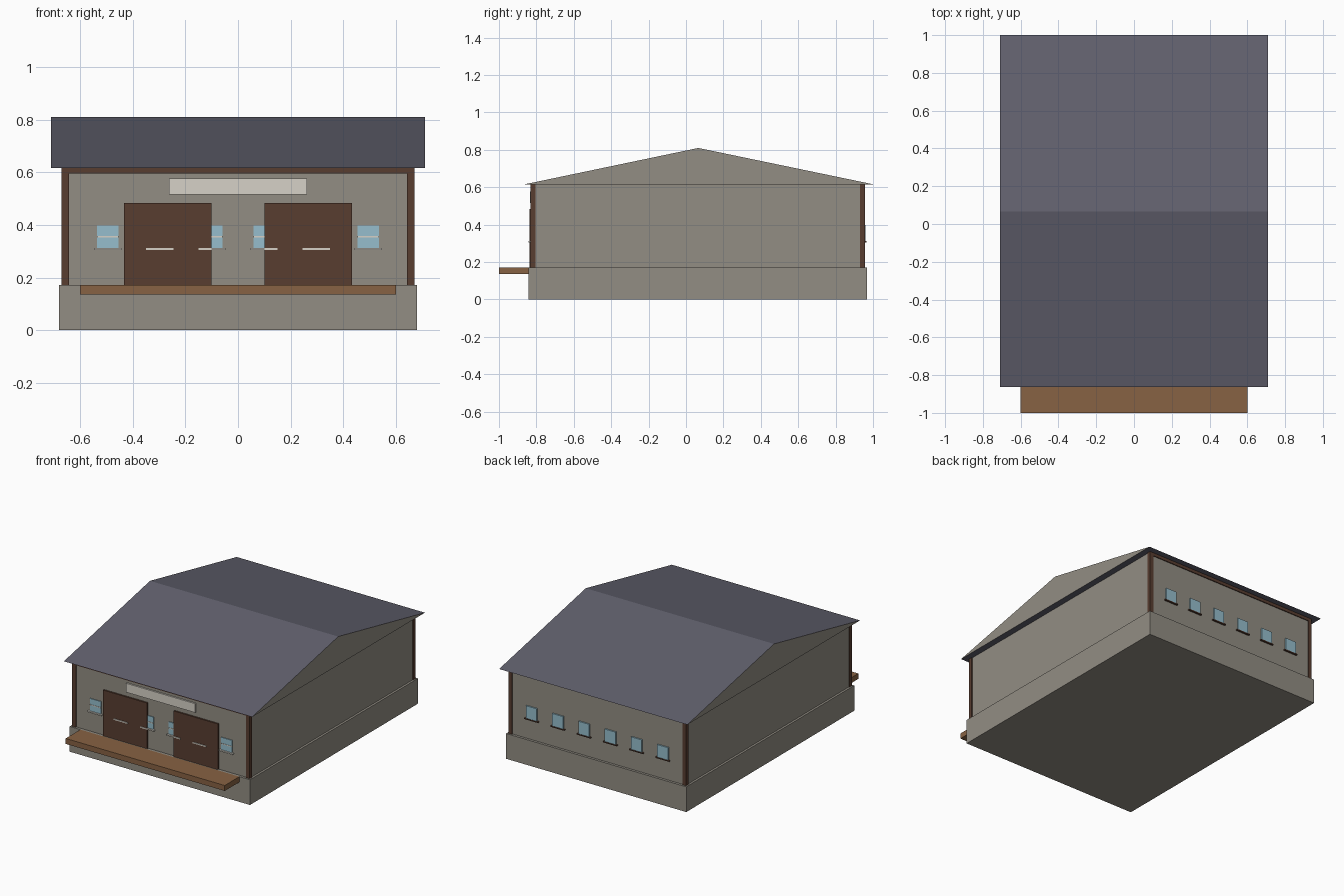
import bpy, bmesh

if "Cube" in bpy.data.objects:
    bpy.data.objects.remove(bpy.data.objects["Cube"])


def material(name, r, g, b):
    """Flat material from 0-255 display values."""
    def lin(c):
        c /= 255
        return c / 12.92 if c <= 0.04045 else ((c + 0.055) / 1.055) ** 2.4
    m = bpy.data.materials.new(name)
    m.diffuse_color = (lin(r), lin(g), lin(b), 1)
    m.use_nodes = True
    m.node_tree.nodes["Principled BSDF"].inputs["Base Color"].default_value = m.diffuse_color
    return m


GREY = material("grey plaster", 146, 141, 131)
SLATE = material("slate roof", 97, 96, 109)
DARK = material("dark brown timber", 88, 61, 48)
DECK = material("deck timber", 135, 98, 67)
PALE = material("pale trim", 214, 209, 199)
GLASS = material("window glass", 150, 190, 205)


def make(name, bm, *mats):
    bmesh.ops.recalc_face_normals(bm, faces=bm.faces)
    me = bpy.data.meshes.new(name)
    bm.to_mesh(me)
    bm.free()
    for m in mats:
        me.materials.append(m)
    ob = bpy.data.objects.new(name, me)
    bpy.context.collection.objects.link(ob)
    return ob


def box(name, x, y, z, mat):
    """Box from (min, max) ranges on each axis."""
    bm = bmesh.new()
    bmesh.ops.create_cube(bm, size=1)
    for v in bm.verts:
        for i, (a, b) in enumerate((x, y, z)):
            v.co[i] = a if v.co[i] < 0 else b
    return make(name, bm, mat)


# Plinth, walls and loading deck
box("plinth", (-0.68, 0.68), (-0.842, 0.968), (0, 0.172), GREY)
box("walls", (-0.665, 0.665), (-0.825, 0.951), (0.172, 0.616), GREY)
box("loading_deck", (-0.6, 0.6), (-1, -0.842), (0.135, 0.172), DECK)

# Corner posts
for sx in (-1, 1):
    x = sorted((sx * 0.642, sx * 0.67))
    for side, y in (("front", (-0.831, -0.805)), ("back", (0.930, 0.957))):
        box(f"{side}_corner_post", x, y, (0.172, 0.616), DARK)

# Beams below the eaves
box("front_beam", (-0.67, 0.67), (-0.831, -0.82), (0.595, 0.616), DARK)
box("back_beam", (-0.67, 0.67), (0.946, 0.957), (0.595, 0.616), DARK)

# Gabled roof: a prism with plastered ends
bm = bmesh.new()
ends = [[bm.verts.new((x, y, z)) for y, z in
         ((-0.862, 0.616), (1.0, 0.616), (0.066, 0.81))] for x in (-0.71, 0.71)]
for end in ends:
    bm.faces.new(end).material_index = 1
for i in range(3):
    j = (i + 1) % 3
    bm.faces.new((ends[0][i], ends[0][j], ends[1][j], ends[1][i]))
make("roof", bm, SLATE, GREY)

# Doors and blank sign board
for sx in (-1, 1):
    box("door", sorted((sx * 0.1, sx * 0.433)), (-0.836, -0.82), (0.172, 0.484), DARK)
box("sign_board", (-0.262, 0.262), (-0.835, -0.82), (0.515, 0.576), PALE)

# Six windows on each long face
for i in range(6):
    cx = (i - 2.5) * 0.198
    pane, sill = (cx - 0.041, cx + 0.041), (cx - 0.052, cx + 0.052)
    box("front_window", pane, (-0.830, -0.82), (0.312, 0.397), GLASS)
    box("front_window_bar", pane, (-0.832, -0.82), (0.352, 0.358), PALE)
    box("front_sill", sill, (-0.841, -0.82), (0.305, 0.313), PALE)
    box("back_window", pane, (0.946, 0.960), (0.312, 0.397), GLASS)
    box("back_sill", sill, (0.946, 0.964), (0.305, 0.312), DARK)
